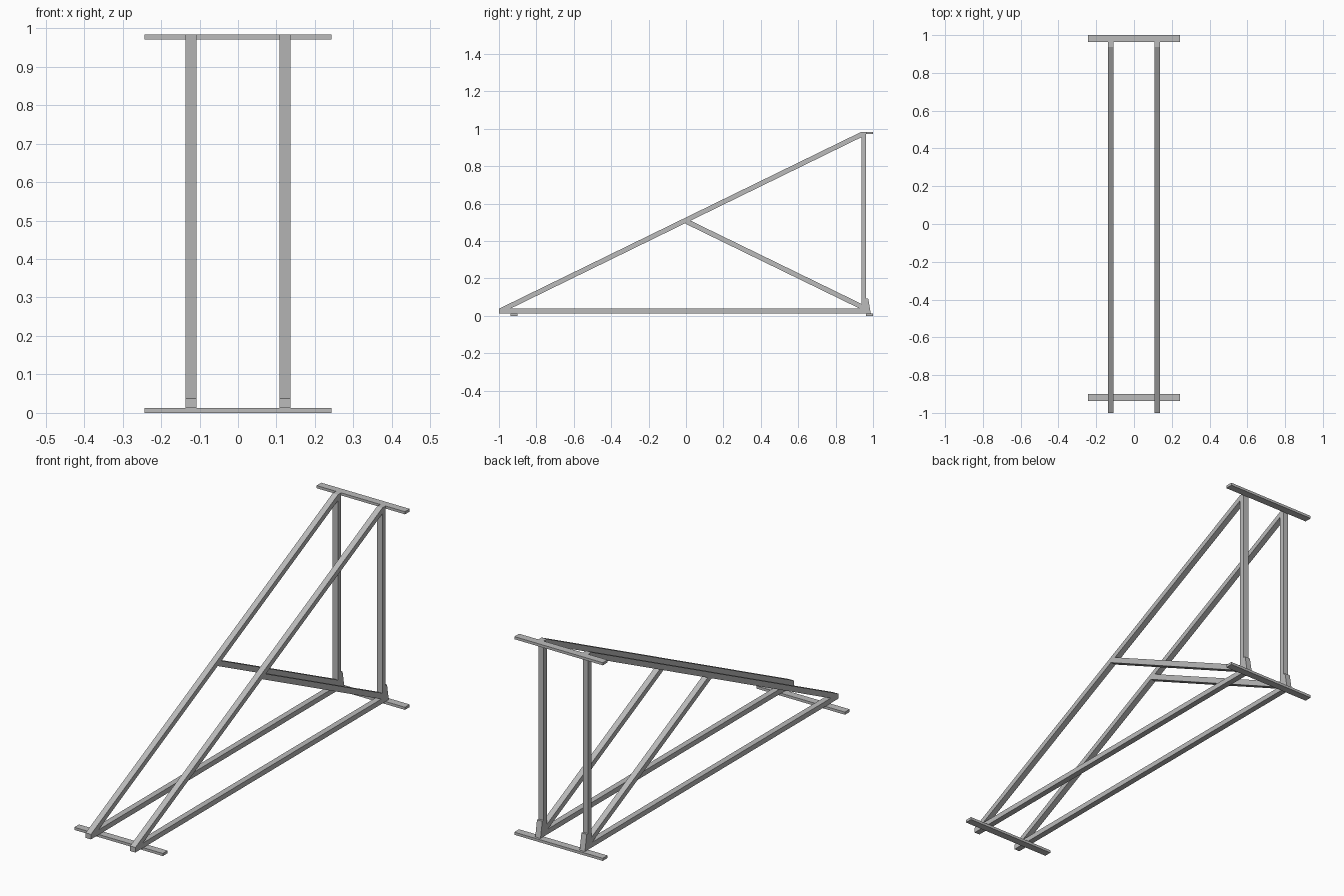
import bpy
import bmesh

cube = bpy.data.objects.get("Cube")
if cube:
    bpy.data.objects.remove(cube, do_unlink=True)

# Single grey metal colour
steel = bpy.data.materials.new("grey_steel")
steel.use_nodes = True
GREY = (0.5, 0.5, 0.5, 1)
steel.diffuse_color = GREY
steel.node_tree.nodes["Principled BSDF"].inputs["Base Color"].default_value = GREY


def extrude_profile(name, profile, x, width):
    """Prism from a side profile of (y, z) points, centred on x."""
    bm = bmesh.new()
    face = bm.faces.new([bm.verts.new((x - width / 2, y, z)) for y, z in profile])
    new = bmesh.ops.extrude_face_region(bm, geom=[face])["geom"]
    verts = [v for v in new if isinstance(v, bmesh.types.BMVert)]
    bmesh.ops.translate(bm, vec=(width, 0, 0), verts=verts)
    bmesh.ops.recalc_face_normals(bm, faces=bm.faces)
    mesh = bpy.data.meshes.new(name)
    bm.to_mesh(mesh)
    bm.free()
    mesh.materials.append(steel)
    obj = bpy.data.objects.new(name, mesh)
    bpy.context.collection.objects.link(obj)
    return obj


def rect(y0, y1, z0, z1):
    return [(y0, z0), (y1, z0), (y1, z1), (y0, z1)]


BASE, BEAM_TOP, TOP = 0.013, 0.038, 0.984
POST_FRONT, POST_BACK = 0.938, 0.963

# Side profiles of one truss frame
parts = {
    "bottom_beam": rect(-1, POST_FRONT, BASE, BEAM_TOP),
    "rear_post": rect(POST_FRONT, POST_BACK, BASE, TOP),
    "sloping_rafter": [(-1, BEAM_TOP), (-0.94, BEAM_TOP),
                       (POST_FRONT, 0.955), (POST_FRONT, TOP)],
    "diagonal_brace": [(-0.006, 0.494), (0.93, BEAM_TOP), (POST_FRONT, BEAM_TOP),
                       (POST_FRONT, 0.064), (0.024, 0.509)],
    "post_gusset": [(POST_BACK, BASE), (0.988, BASE), (0.974, 0.093), (POST_BACK, 0.093)],
}
for side, x in (("left", 0.122), ("right", -0.122)):
    for name, profile in parts.items():
        extrude_profile(f"{side}_{name}", profile, x, 0.029)

# Flat cross bars joining the two frames
extrude_profile("front_foot_bar", rect(-0.937, -0.9, 0, BASE), 0, 0.486)
extrude_profile("rear_foot_bar", rect(POST_BACK, 1, 0, BASE), 0, 0.486)
extrude_profile("top_bar", rect(POST_BACK, 1, 0.971, TOP), 0, 0.486)
